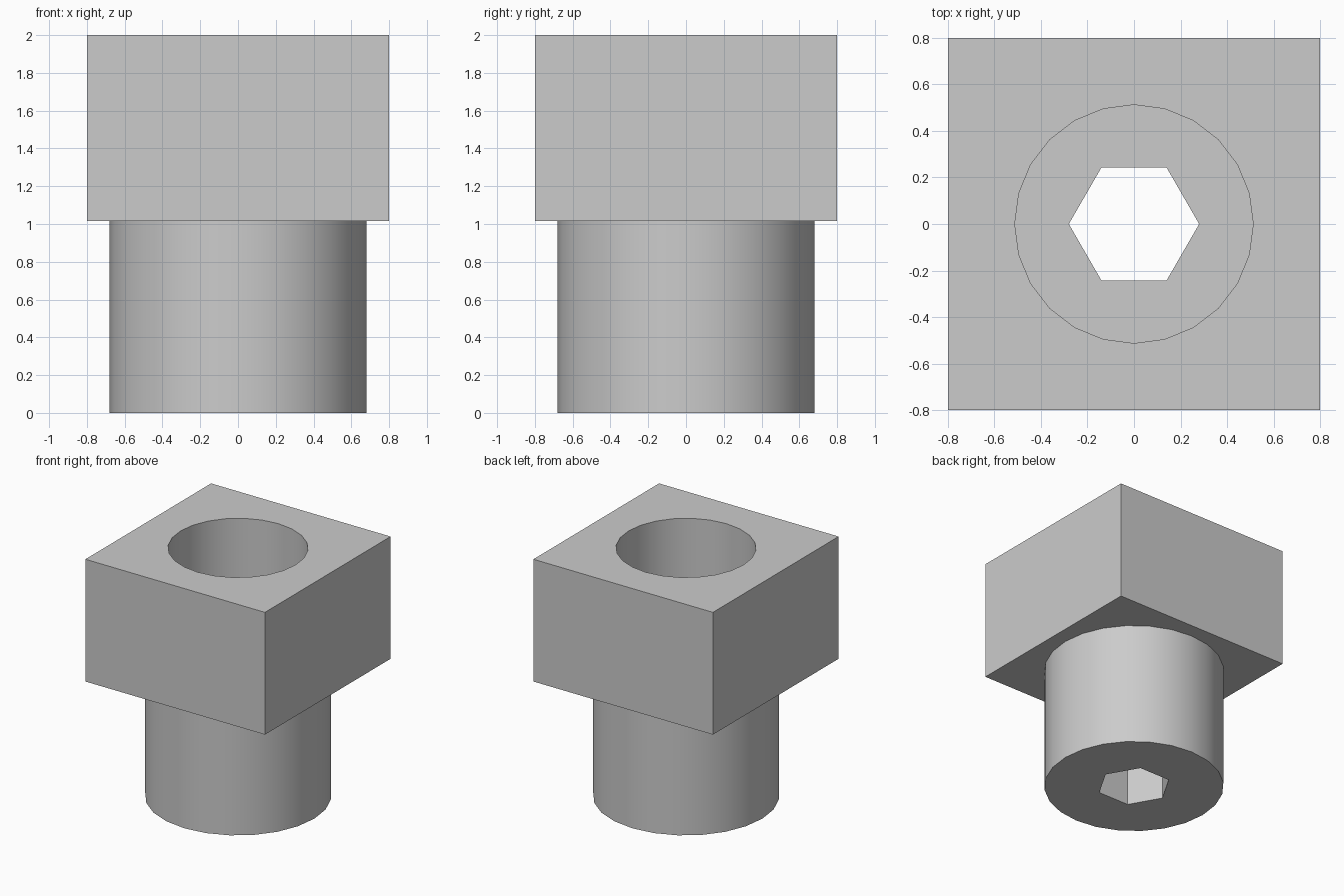
import bpy
import math

cube = bpy.data.objects.get("Cube")
if cube:
    bpy.data.objects.remove(cube, do_unlink=True)

WIDTH = 1.6       # square block side
JOINT = 1.015     # height where block meets shank
TOP = 2.0

grey = bpy.data.materials.new("light grey")
grey.use_nodes = True
colour = (0.6, 0.6, 0.6, 1)
grey.diffuse_color = colour
grey.node_tree.nodes["Principled BSDF"].inputs["Base Color"].default_value = colour


def prism(name, sides, radius, z0, z1):
    """Upright prism with a corner on the +x axis."""
    bpy.ops.mesh.primitive_cylinder_add(
        vertices=sides, radius=radius, depth=z1 - z0,
        location=(0, 0, (z0 + z1) / 2), rotation=(0, 0, math.pi / 2))
    ob = bpy.context.object
    ob.name = name
    ob.data.materials.append(grey)
    bpy.ops.object.transform_apply(location=True, rotation=True, scale=True)
    return ob


def cut(body, cutter):
    """Cut a hole through the body, then discard the cutter."""
    cutter.hide_render = True
    mod = body.modifiers.new("hole", 'BOOLEAN')
    mod.operation = 'DIFFERENCE'
    mod.solver = 'EXACT'
    mod.object = cutter
    bpy.ops.object.select_all(action='DESELECT')
    body.select_set(True)
    bpy.context.view_layer.objects.active = body
    bpy.ops.object.modifier_apply(modifier=mod.name)
    bpy.data.objects.remove(cutter, do_unlink=True)
    bpy.ops.object.shade_smooth_by_angle(angle=math.radians(30))


# Square block with a round bore
bpy.ops.mesh.primitive_cube_add(size=1, location=(0, 0, (JOINT + TOP) / 2))
block = bpy.context.object
block.name = "square_block"
block.scale = (WIDTH, WIDTH, TOP - JOINT)
bpy.ops.object.transform_apply(location=True, rotation=True, scale=True)
block.data.materials.append(grey)
cut(block, prism("bore_cutter", 24, 0.512, JOINT - 0.2, TOP + 0.2))

# Round shank with a hexagonal through hole
shank = prism("round_shank", 24, 0.68, 0, JOINT)
cut(shank, prism("hex_cutter", 6, 0.28, -0.2, JOINT + 0.2))
